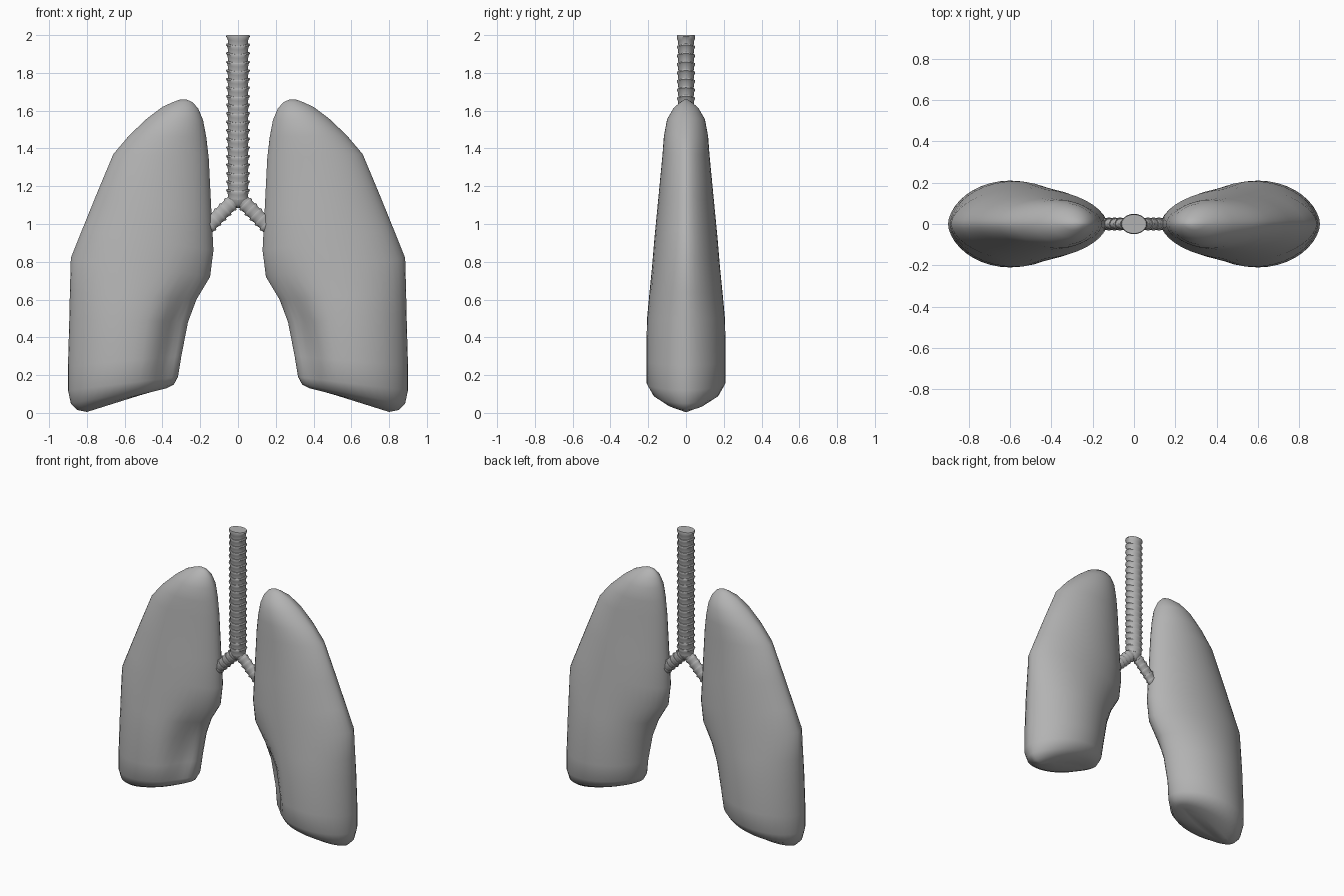
import bpy, bmesh, math
from mathutils import Vector

cube = bpy.data.objects.get("Cube")
if cube:
    bpy.data.objects.remove(cube)

grey = bpy.data.materials.new("soft grey")
grey.use_nodes = True
GREY = (0.45, 0.45, 0.45, 1)
grey.diffuse_color = GREY
grey.node_tree.nodes["Principled BSDF"].inputs["Base Color"].default_value = GREY


def loft(name, rings, angle):
    """Skin a stack of equal point rings and cap both ends."""
    bm = bmesh.new()
    loops = [[bm.verts.new(p) for p in ring] for ring in rings]
    n = len(loops[0])
    for a, b in zip(loops, loops[1:]):
        for i in range(n):
            j = (i + 1) % n
            bm.faces.new((a[i], a[j], b[j], b[i]))
    bm.faces.new(loops[0][::-1])
    bm.faces.new(loops[-1])
    bmesh.ops.recalc_face_normals(bm, faces=bm.faces)
    mesh = bpy.data.meshes.new(name)
    bm.to_mesh(mesh)
    bm.free()
    mesh.materials.append(grey)
    obj = bpy.data.objects.new(name, mesh)
    bpy.context.collection.objects.link(obj)
    bpy.ops.object.select_all(action='DESELECT')
    obj.select_set(True)
    bpy.context.view_layer.objects.active = obj
    bpy.ops.object.shade_smooth_by_angle(angle=math.radians(angle))
    return obj


# Lung sections: inner x, inner z, outer x, outer z, half depth
SECTIONS = [
    (.44, .118, .80, .005, .05), (.38, .13, .85, .015, .12),
    (.34, .15, .885, .05, .175), (.318, .19, .90, .12, .208),
    (.30, .30, .90, .25, .21), (.265, .48, .893, .50, .207),
    (.22, .60, .89, .64, .195), (.148, .72, .885, .82, .18),
    (.13, .86, .825, .97, .168), (.14, 1.05, .752, 1.15, .15),
    (.155, 1.35, .66, 1.37, .125), (.168, 1.46, .575, 1.47, .117),
    (.185, 1.55, .48, 1.56, .10), (.21, 1.61, .40, 1.62, .065),
    (.24, 1.645, .345, 1.645, .03), (.27, 1.658, .31, 1.658, .01),
]


def lung_ring(section, side, count=40):
    x0, z0, x1, z1, depth = section
    ring = []
    for i in range(count):
        t = math.tau * i / count
        u = (1 - math.cos(t)) / 2
        y = depth * math.copysign(abs(math.sin(t)) ** 1.15, math.sin(t))
        # hollow for the heart, on the front inner edge
        if y < 0:
            low = math.exp(-((z0 - .38) / .2) ** 2)
            y *= 1 - .6 * low * math.exp(-((u - .08) / .12) ** 2)
        ring.append((side * (x0 + (x1 - x0) * u), y, z0 + (z1 - z0) * u))
    return ring


def ribbed_tube(name, start, end, rx, ry, count, sag=0):
    """Tube of short flared cuffs between two points in the xz plane."""
    start, end = Vector(start), Vector(end)
    axis = (end - start).normalized()
    across = Vector((axis.z, 0, -axis.x))
    rings = []
    for k in range(count):
        for f, s in ((0, .86), (.55, .9), (.85, 1.04), (1, .98)):
            centre = start.lerp(end, (k + f) / count)
            last = k == count - 1 and f == 1
            ring = []
            for i in range(24):
                t = math.tau * i / 24
                dip = 0 if last else sag * math.sin(t) ** 2
                ring.append(centre + across * (rx * s * math.cos(t))
                            + Vector((0, ry * s * math.sin(t), 0)) - axis * dip)
            rings.append(ring)
    return loft(name, rings, 50)


for label, side in (("left", 1), ("right", -1)):
    loft(label + "_lung", [lung_ring(s, side) for s in SECTIONS], 60)
    ribbed_tube(label + "_bronchus", (side * .17, 0, .975), (side * .01, 0, 1.135),
                .042, .03, 6)

# Windpipe and its fork
ribbed_tube("windpipe", (0, 0, 1.14), (0, 0, 2), .061, .047, 19, .012)
fork = [[(r * math.cos(math.tau * i / 24), r * .77 * math.sin(math.tau * i / 24), z)
         for i in range(24)]
        for r, z in ((.012, 1.085), (.035, 1.105), (.052, 1.135), (.055, 1.17))]
loft("windpipe_fork", fork, 60)
